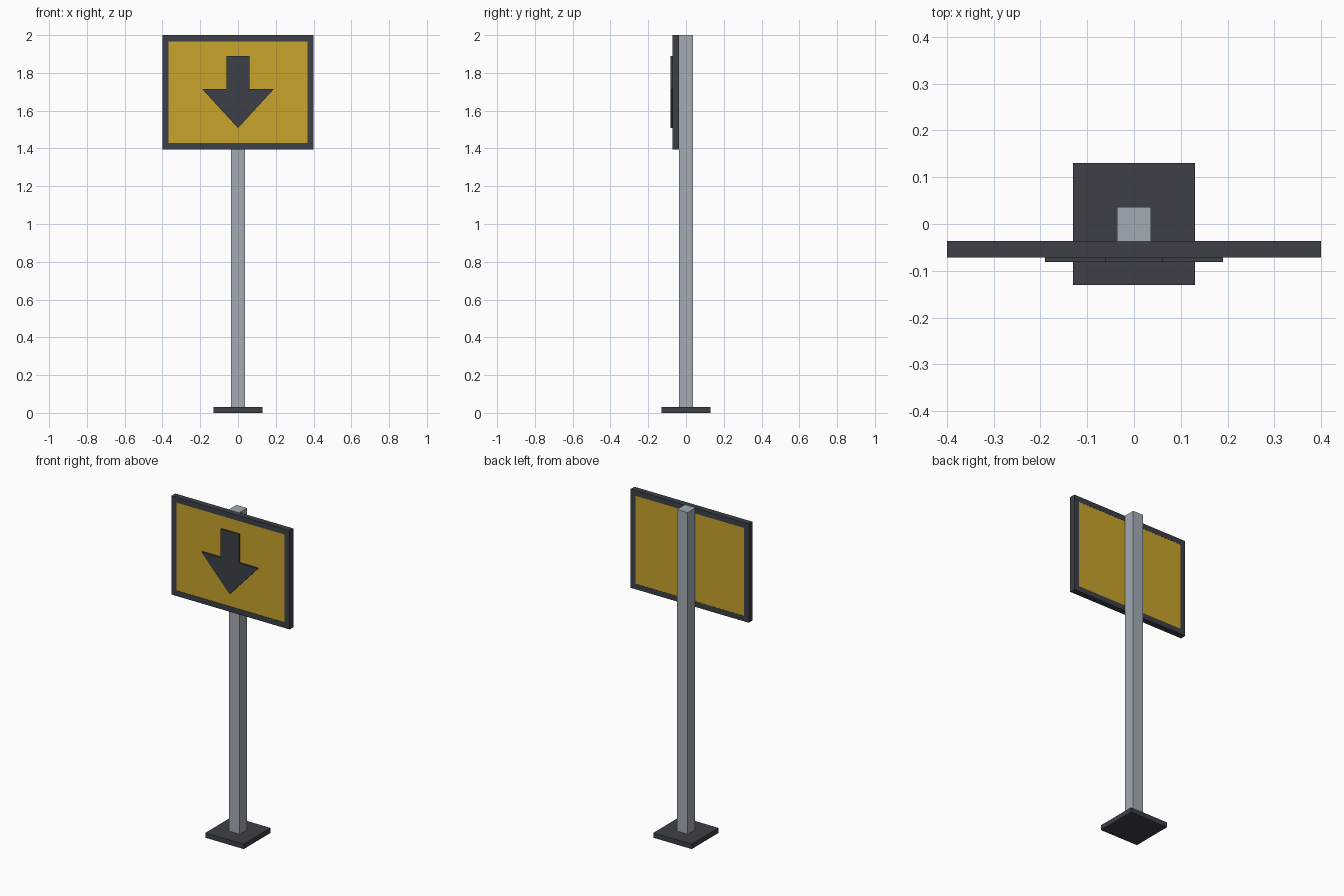
import bpy, bmesh

if "Cube" in bpy.data.objects:
    bpy.data.objects.remove(bpy.data.objects["Cube"])


def material(name, rgb):
    m = bpy.data.materials.new(name)
    m.diffuse_color = (*rgb, 1)
    m.use_nodes = True
    m.node_tree.nodes["Principled BSDF"].inputs["Base Color"].default_value = m.diffuse_color
    return m


charcoal = material("charcoal", (0.045, 0.051, 0.063))
steel = material("light steel", (0.37, 0.41, 0.46))
yellow = material("sign yellow", (0.58, 0.366, 0.025))


def finish(name, bm, mat):
    bmesh.ops.recalc_face_normals(bm, faces=bm.faces[:])
    mesh = bpy.data.meshes.new(name)
    bm.to_mesh(mesh)
    bm.free()
    mesh.materials.append(mat)
    bpy.context.collection.objects.link(bpy.data.objects.new(name, mesh))


def extrude_y(bm, faces, depth):
    """Thicken flat faces towards +y."""
    res = bmesh.ops.extrude_face_region(bm, geom=faces, use_keep_orig=True)
    verts = [v for v in res["geom"] if isinstance(v, bmesh.types.BMVert)]
    bmesh.ops.translate(bm, verts=verts, vec=(0, depth, 0))


def prism(name, outline, y0, y1, mat):
    """Solid from an (x, z) outline between two y positions."""
    bm = bmesh.new()
    face = bm.faces.new([bm.verts.new((x, y0, z)) for x, z in outline])
    extrude_y(bm, [face], y1 - y0)
    finish(name, bm, mat)


def rect(hx, z0, z1):
    return [(-hx, z0), (hx, z0), (hx, z1), (-hx, z1)]


# Base plate and square post
prism("base_plate", rect(0.13, 0, 0.03), -0.13, 0.13, charcoal)
prism("post", rect(0.036, 0.01, 2.0), -0.036, 0.036, steel)

# Rectangular border frame, built as a mitred ring
bm = bmesh.new()
outer = [bm.verts.new((x, -0.072, z)) for x, z in rect(0.4, 1.395, 2.0)]
inner = [bm.verts.new((x, -0.072, z)) for x, z in rect(0.367, 1.428, 1.967)]
ring = [bm.faces.new((outer[i], outer[(i + 1) % 4], inner[(i + 1) % 4], inner[i]))
        for i in range(4)]
extrude_y(bm, ring, 0.036)
finish("sign_frame", bm, charcoal)

# Yellow panel filling the frame
prism("sign_panel", rect(0.367, 1.428, 1.967), -0.07, -0.037, yellow)

# Raised arrow pointing down
half = [(0.062, 1.89), (0.062, 1.715), (0.19, 1.715)]
arrow = half + [(0, 1.508)] + [(-x, z) for x, z in reversed(half)]
prism("arrow", arrow, -0.081, -0.069, charcoal)
